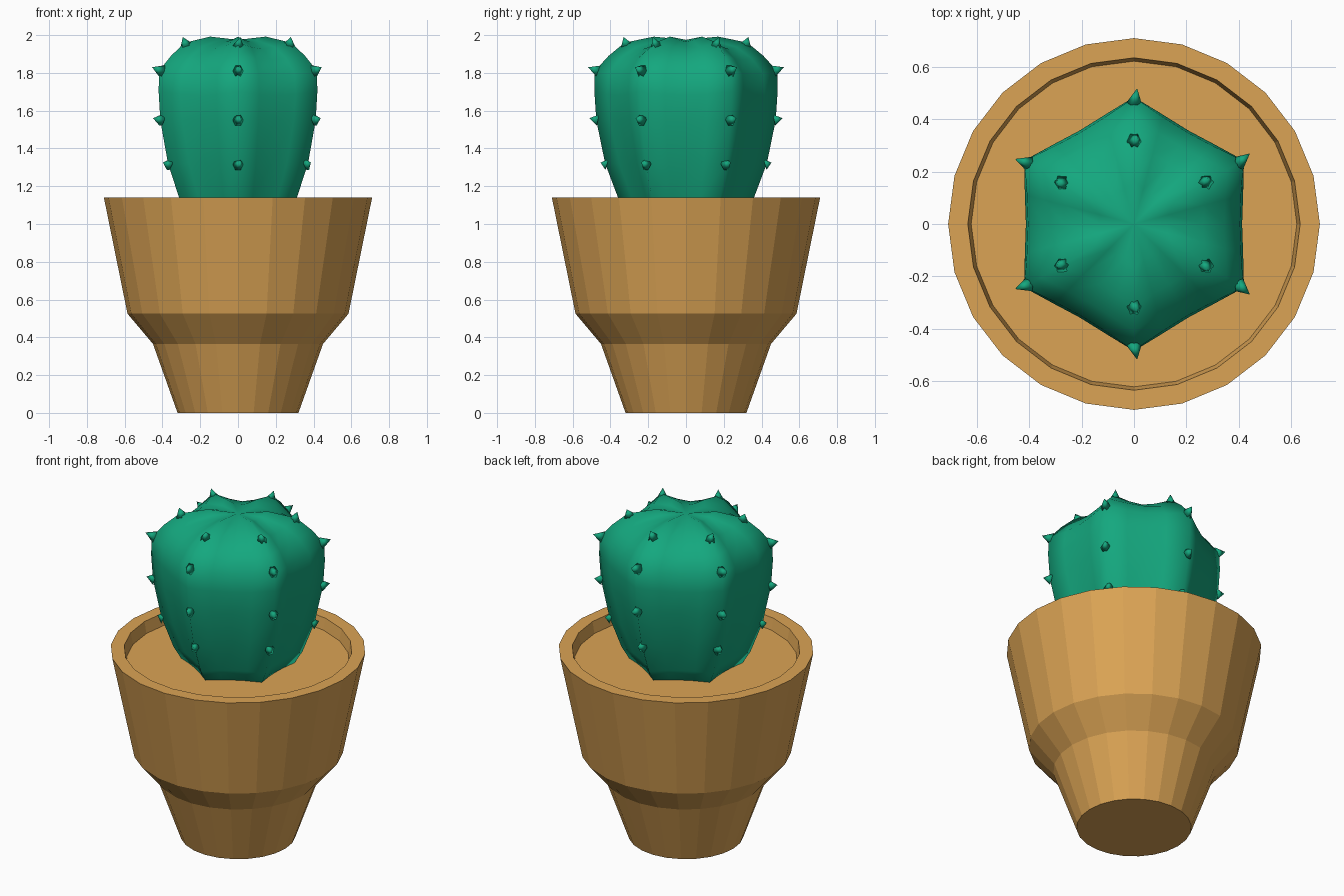
import bpy, bmesh
from math import sin, cos, pi
from mathutils import Vector

if "Cube" in bpy.data.objects:
    bpy.data.objects.remove(bpy.data.objects["Cube"])


def material(name, color):
    m = bpy.data.materials.new(name)
    m.diffuse_color = (*color, 1)
    m.use_nodes = True
    m.node_tree.nodes["Principled BSDF"].inputs["Base Color"].default_value = m.diffuse_color
    return m


def finish(bm, name, mat, smooth=False):
    bmesh.ops.recalc_face_normals(bm, faces=bm.faces[:])
    me = bpy.data.meshes.new(name)
    bm.to_mesh(me)
    bm.free()
    for p in me.polygons:
        p.use_smooth = smooth
    me.materials.append(mat)
    ob = bpy.data.objects.new(name, me)
    bpy.context.collection.objects.link(ob)
    return ob


def bridge(bm, a, b):
    n = len(a)
    for i in range(n):
        j = (i + 1) % n
        bm.faces.new((a[i], a[j], b[j], b[i]))


clay = material("clay", (0.71, 0.37, 0.09))
green = material("cactus_green", (0.007, 0.39, 0.21))

# Pot: 24-sided lathe, recessed and closed by the soil disc
SIDES = 24
bm = bmesh.new()
rings = []
for r, z in [(0.32, 0), (0.45, 0.365), (0.585, 0.525), (0.71, 1.14),
             (0.635, 1.14), (0.622, 1.07)]:
    rings.append([bm.verts.new((r * cos(2 * pi * i / SIDES),
                                r * sin(2 * pi * i / SIDES), z))
                  for i in range(SIDES)])
for a, b in zip(rings, rings[1:]):
    bridge(bm, a, b)
bm.faces.new(rings[0])
bm.faces.new(rings[-1])
finish(bm, "pot", clay)

# Cactus body: six ribs, each ring as (rib radius, rib z, groove radius, groove z)
body = [(0.31, 1.06, 0.255, 1.06), (0.36, 1.14, 0.285, 1.14),
        (0.428, 1.32, 0.35, 1.32), (0.475, 1.55, 0.40, 1.55),
        (0.485, 1.70, 0.413, 1.68), (0.483, 1.81, 0.405, 1.79),
        (0.41, 1.89, 0.345, 1.87), (0.325, 1.96, 0.265, 1.925),
        (0.17, 1.992, 0.13, 1.965)]
bm = bmesh.new()
rings = []
for rr, rz, gr, gz in body:
    mid = (gr * 1.045, (rz + 2 * gz) / 3)
    ring = []
    for i in range(24):
        r, z = [(rr, rz), mid, (gr, gz), mid][i % 4]
        t = pi / 6 + 2 * pi * i / 24
        ring.append(bm.verts.new((r * cos(t), r * sin(t), z)))
    rings.append(ring)
for a, b in zip(rings, rings[1:]):
    bridge(bm, a, b)
bm.faces.new(rings[0])
top = bm.verts.new((0, 0, 1.975))
for i in range(24):
    bm.faces.new((rings[-1][i], rings[-1][(i + 1) % 24], top))
finish(bm, "cactus_body", green, True)

# Spines: small pyramids along every rib, as (base r, base z, tip r, tip z)
bm = bmesh.new()
for k in range(6):
    t = pi / 6 + k * pi / 3
    out, side = Vector((cos(t), sin(t), 0)), Vector((-sin(t), cos(t), 0))
    for br, bz, tr, tz in [(0.418, 1.315, 0.452, 1.325), (0.466, 1.55, 0.512, 1.56),
                           (0.465, 1.81, 0.518, 1.83), (0.315, 1.945, 0.33, 1.99)]:
        base, tip = out * br + Vector((0, 0, bz)), out * tr + Vector((0, 0, tz))
        tip += side * 0.012 * (-1) ** k
        up = (tip - base).cross(side).normalized()
        ring = [bm.verts.new(base + side * 0.028 * cos(a) + up * 0.035 * sin(a))
                for a in [i * pi / 3 for i in range(6)]]
        apex = bm.verts.new(tip)
        bm.faces.new(ring)
        for i in range(6):
            bm.faces.new((ring[i], ring[(i + 1) % 6], apex))
finish(bm, "cactus_spines", green, True)
